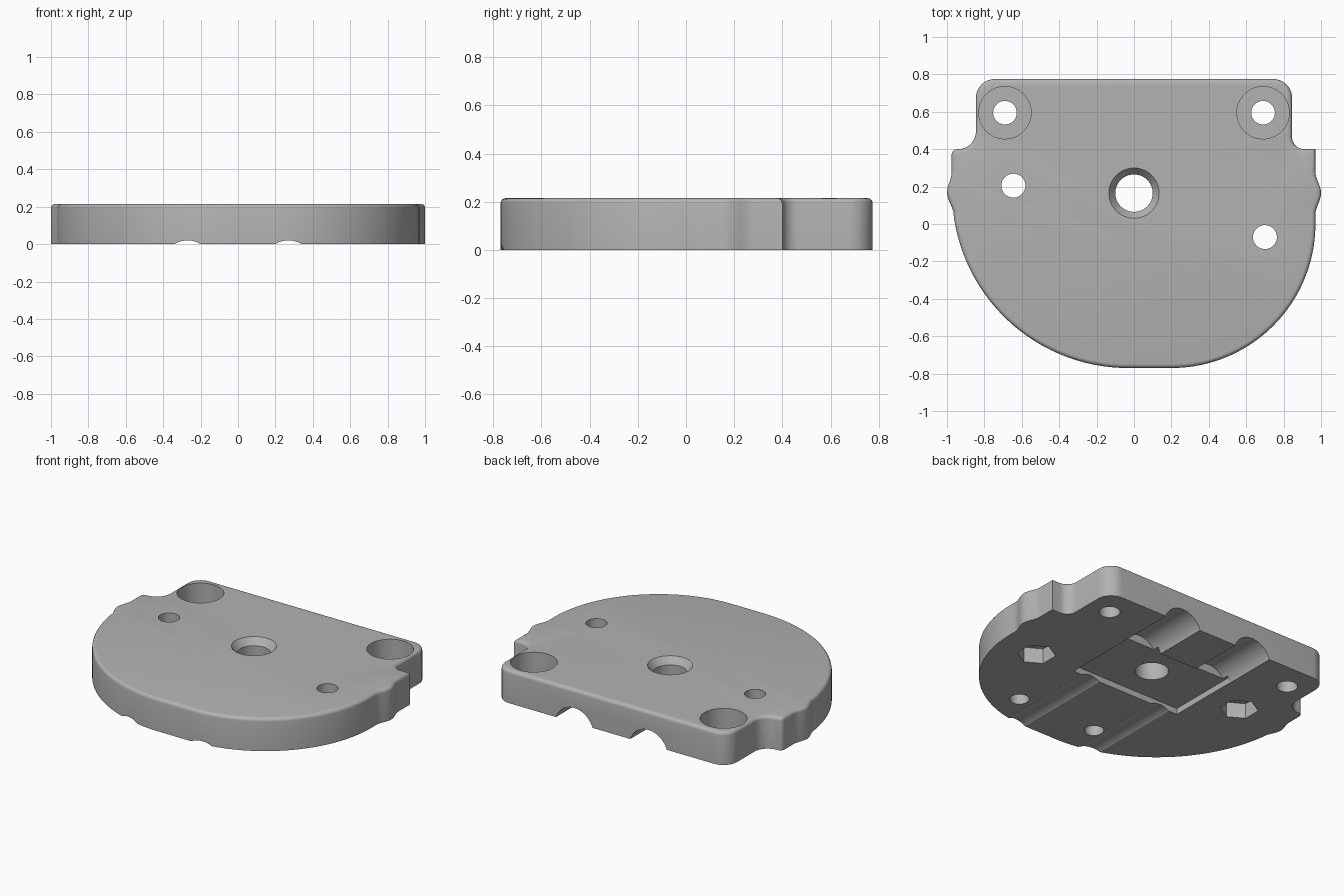
import bpy, bmesh, math
from mathutils import Matrix, Vector

cube = bpy.data.objects.get("Cube")
if cube:
    bpy.data.objects.remove(cube, do_unlink=True)

HEIGHT = 0.215
grey = bpy.data.materials.new("plain grey")
grey.use_nodes = True
GREY = (0.45, 0.45, 0.45, 1)
grey.diffuse_color = GREY
grey.node_tree.nodes["Principled BSDF"].inputs["Base Color"].default_value = GREY


def arc(cx, cy, r, start, end, steps=10):
    """Points on an arc, angles in degrees."""
    angles = [math.radians(start + (end - start) * i / steps) for i in range(steps + 1)]
    return [(cx + r * math.cos(a), cy + r * math.sin(a)) for a in angles]


def bump(side, y0, y1, base0, base1, height):
    """Smooth side bulge between two heights on the outline."""
    points = []
    for i in range(15):
        t = i / 14
        swell = height * math.sin(math.pi * t) ** 2
        points.append((side * (base0 + (base1 - base0) * t + swell), y0 + (y1 - y0) * t))
    return points


def new_object(name, bm):
    mesh = bpy.data.meshes.new(name)
    bmesh.ops.recalc_face_normals(bm, faces=bm.faces)
    bm.to_mesh(mesh)
    bm.free()
    obj = bpy.data.objects.new(name, mesh)
    mesh.materials.append(grey)
    bpy.context.collection.objects.link(obj)
    return obj


def extrude_outline(bm, points):
    """Solid plate from a closed outline."""
    face = bm.faces.new([bm.verts.new((x, y, 0)) for x, y in points])
    top = bmesh.ops.extrude_face_region(bm, geom=[face])["geom"]
    bmesh.ops.translate(bm, vec=(0, 0, HEIGHT),
                        verts=[v for v in top if isinstance(v, bmesh.types.BMVert)])


# Plate outline, counter-clockwise from the flat front edge
outline = arc(0.2, 0, 0.77, -90, 0, 40)
outline += bump(1, 0.05, 0.28, 0.97, 0.97, 0.03)
outline += [(0.97, 0.4)]
outline += arc(0.91, 0.465, 0.065, -90, -180, 8)
outline += arc(0.745, 0.675, 0.1, 0, 90)
outline += arc(-0.745, 0.675, 0.1, 90, 180)
outline += arc(-0.94, 0.495, 0.095, 0, -90, 8)
outline += arc(-0.945, 0.37, 0.03, 90, 180, 6)
outline += bump(-1, 0.28, 0.05, 0.975, 0.964, 0.03)
outline += arc(-0.03, 0.173, 0.943, 188.5, 270, 44)

bm = bmesh.new()
extrude_outline(bm, outline)
rim = [e for e in bm.edges if all(v.co.z > HEIGHT / 2 for v in e.verts)]
bmesh.ops.bevel(bm, geom=rim, offset=0.022, segments=4, profile=0.5, affect='EDGES')
plate = new_object("mounting_plate", bm)


def cut(bm):
    """Subtract a solid from the plate and discard the cutter."""
    cutter = new_object("cutter", bm)
    cutter.hide_render = True
    mod = plate.modifiers.new("cut", 'BOOLEAN')
    mod.operation = 'DIFFERENCE'
    mod.solver = 'EXACT'
    mod.object = cutter
    bpy.context.view_layer.objects.active = plate
    bpy.ops.object.modifier_apply(modifier=mod.name)
    bpy.data.objects.remove(cutter, do_unlink=True)


def cut_round(x, y, z0, z1, r0, r1=None, sides=48, turn=0):
    """Upright hole, cone or hexagon between two heights."""
    bm = bmesh.new()
    place = Matrix.Translation((x, y, (z0 + z1) / 2)) @ Matrix.Rotation(turn, 4, 'Z')
    bmesh.ops.create_cone(bm, cap_ends=True, segments=sides, radius1=r0,
                          radius2=r0 if r1 is None else r1, depth=z1 - z0, matrix=place)
    cut(bm)


def cut_groove(x, y0, y1, z, r):
    """Round channel running front to back along the underside."""
    bm = bmesh.new()
    place = Matrix.Translation((x, (y0 + y1) / 2, z)) @ Matrix.Rotation(math.pi / 2, 4, 'X')
    bmesh.ops.create_cone(bm, cap_ends=True, segments=64, radius1=r, radius2=r,
                          depth=y1 - y0, matrix=place)
    cut(bm)


# Rectangular recess underneath
bm = bmesh.new()
bmesh.ops.create_cube(bm, size=1, matrix=Matrix.Translation((0, 0.165, 0))
                      @ Matrix.Diagonal((0.8, 0.49, 0.08, 1)))
cut(bm)

# Deep rear and shallow front grooves
for x in (-0.27, 0.27):
    cut_groove(x, 0.37, 0.9, -0.045, 0.14)
    cut_groove(x, -0.9, 0, -0.11, 0.13)

# Central countersunk hole
cut_round(0, 0.165, -0.1, 0.3, 0.1)
cut_round(0, 0.165, HEIGHT - 0.06, HEIGHT + 0.02, 0.088, 0.15)

# Counterbored corner holes
for x in (-0.69, 0.69):
    cut_round(x, 0.595, -0.1, 0.3, 0.063)
    cut_round(x, 0.595, 0.075, 0.3, 0.14)

# Bolt holes with hexagonal nut pockets underneath
for x, y in ((-0.645, 0.205), (0.7, -0.07)):
    cut_round(x, y, -0.1, 0.3, 0.064)
    cut_round(x, y, -0.1, 0.1, 0.115, sides=6)

# Blind holes underneath
for x in (-0.147, 0.434):
    cut_round(x, -0.545, -0.1, 0.1, 0.058)

# Smooth curved walls, sharp rims
bpy.ops.object.select_all(action='DESELECT')
plate.select_set(True)
bpy.context.view_layer.objects.active = plate
bpy.ops.object.shade_smooth_by_angle(angle=math.radians(30))
